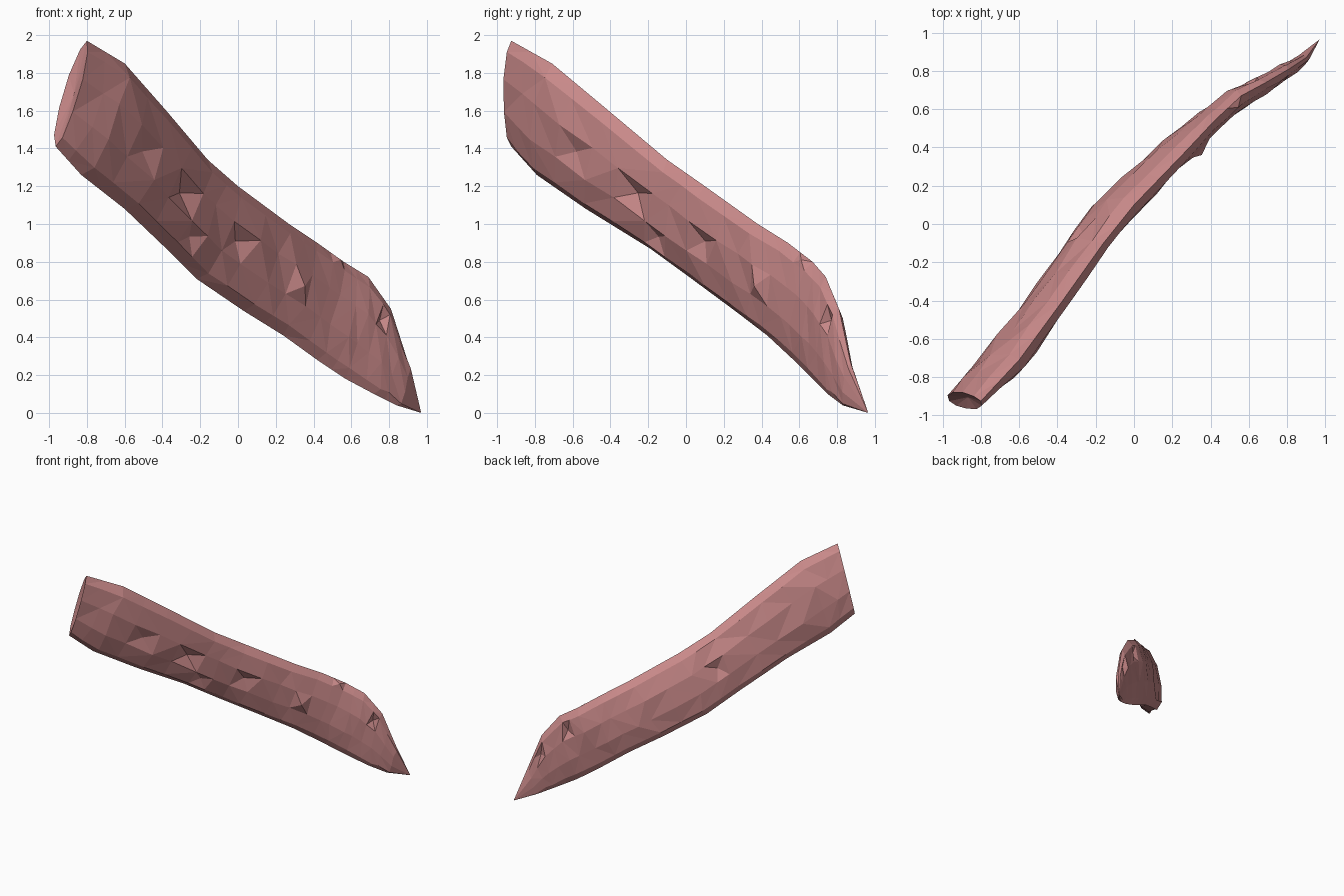
import bpy, bmesh, math, random
from mathutils import Vector

if "Cube" in bpy.data.objects:
    bpy.data.objects.remove(bpy.data.objects["Cube"])

random.seed(4)

# Stations along the log: top ridge point, bottom ridge point, half thickness
STATIONS = [
    ((-.80, -.925, 1.97), (-.965, -.925, 1.41), .06),
    ((-.60, -.71, 1.85), (-.83, -.79, 1.26), .088),
    ((-.38, -.41, 1.60), (-.60, -.53, 1.08), .09),
    ((-.16, -.10, 1.34), (-.38, -.19, .87), .085),
    ((.00, .10, 1.20), (-.22, .03, .71), .082),
    ((.27, .38, 1.00), (.03, .26, .54), .078),
    ((.42, .54, .90), (.24, .43, .41), .07),
    ((.56, .67, .80), (.42, .57, .28), .06),
    ((.69, .74, .72), (.57, .67, .18), .052),
    ((.81, .81, .55), (.72, .75, .10), .045),
    ((.90, .87, .27), (.84, .83, .04), .03),
]
TIP = Vector((.97, .965, 0))
SIDES, SUB = 10, 2

# Interpolate extra stations between the measured ones
rings = []
for i in range(len(STATIONS) - 1):
    (t0, b0, w0), (t1, b1, w1) = STATIONS[i], STATIONS[i + 1]
    for k in range(SUB):
        f = k / SUB
        rings.append((Vector(t0).lerp(Vector(t1), f),
                      Vector(b0).lerp(Vector(b1), f), w0 + (w1 - w0) * f))
t, b, w = STATIONS[-1]
rings.append((Vector(t), Vector(b), w))
centres = [(t + b) / 2 for t, b, w in rings] + [TIP]

# Rough oval loft, leaning with the ridges
bm = bmesh.new()
loops = []
for i, (t, b, w) in enumerate(rings):
    axis = centres[i + 1] - centres[max(i - 1, 0)]
    half = (t - b) / 2
    side = axis.cross(half).normalized()
    loop = []
    for j in range(SIDES):
        a = 2 * math.pi * j / SIDES
        jit = 0 if j in (0, SIDES // 2) else 1
        p = centres[i] + half * math.cos(a) + side * math.sin(a) * w * (1 + jit * random.uniform(-.13, .13))
        if 0 < i:
            p += axis.normalized() * random.uniform(-.025, .025) * jit
        loop.append(bm.verts.new(p))
    loops.append(loop)
for la, lb in zip(loops, loops[1:]):
    for j in range(SIDES):
        k = (j + 1) % SIDES
        bm.faces.new((la[j], la[k], lb[k], lb[j]))

# Broken upper end and pointed lower tip
for loop, p in ((loops[0], centres[0] + Vector((.015, .02, 0))), (loops[-1], TIP)):
    v = bm.verts.new(p)
    for j in range(SIDES):
        bm.faces.new((loop[j], loop[(j + 1) % SIDES], v))
bmesh.ops.recalc_face_normals(bm, faces=bm.faces)
bm.normal_update()

# Bark chips: dents and small stubs, as (x, z, depth, facing front)
CHIPS = [(-.33, 1.2, -.05, True), (-.45, 1.33, -.03, True), (.02, .82, -.04, True),
         (.32, .62, .04, True), (.75, .5, -.035, True), (-.22, .87, -.03, True),
         (.52, .76, .02, True), (.6, .6, -.03, False), (.75, .4, -.025, False),
         (-.25, 1.05, -.03, False)]
for x, z, depth, front in CHIPS:
    faces = [f for f in bm.faces if len(f.verts) == 4 and (f.normal.y < 0) == front]
    face = min(faces, key=lambda f: (f.calc_center_median().x - x) ** 2
               + (f.calc_center_median().z - z) ** 2)
    bmesh.ops.poke(bm, faces=[face], offset=depth)

# Split the remaining quads along mixed diagonals
quads = [f for f in bm.faces if len(f.verts) == 4]
for f in quads:
    v = list(f.verts)
    d = random.randint(0, 1)
    bmesh.utils.face_split(f, v[d], v[d + 2])

mesh = bpy.data.meshes.new("log")
bm.to_mesh(mesh)
bm.free()
log = bpy.data.objects.new("log", mesh)
bpy.context.collection.objects.link(log)

bark = bpy.data.materials.new("bark")
bark.diffuse_color = (.58, .25, .25, 1)
bark.use_nodes = True
bark.node_tree.nodes["Principled BSDF"].inputs["Base Color"].default_value = bark.diffuse_color
mesh.materials.append(bark)
